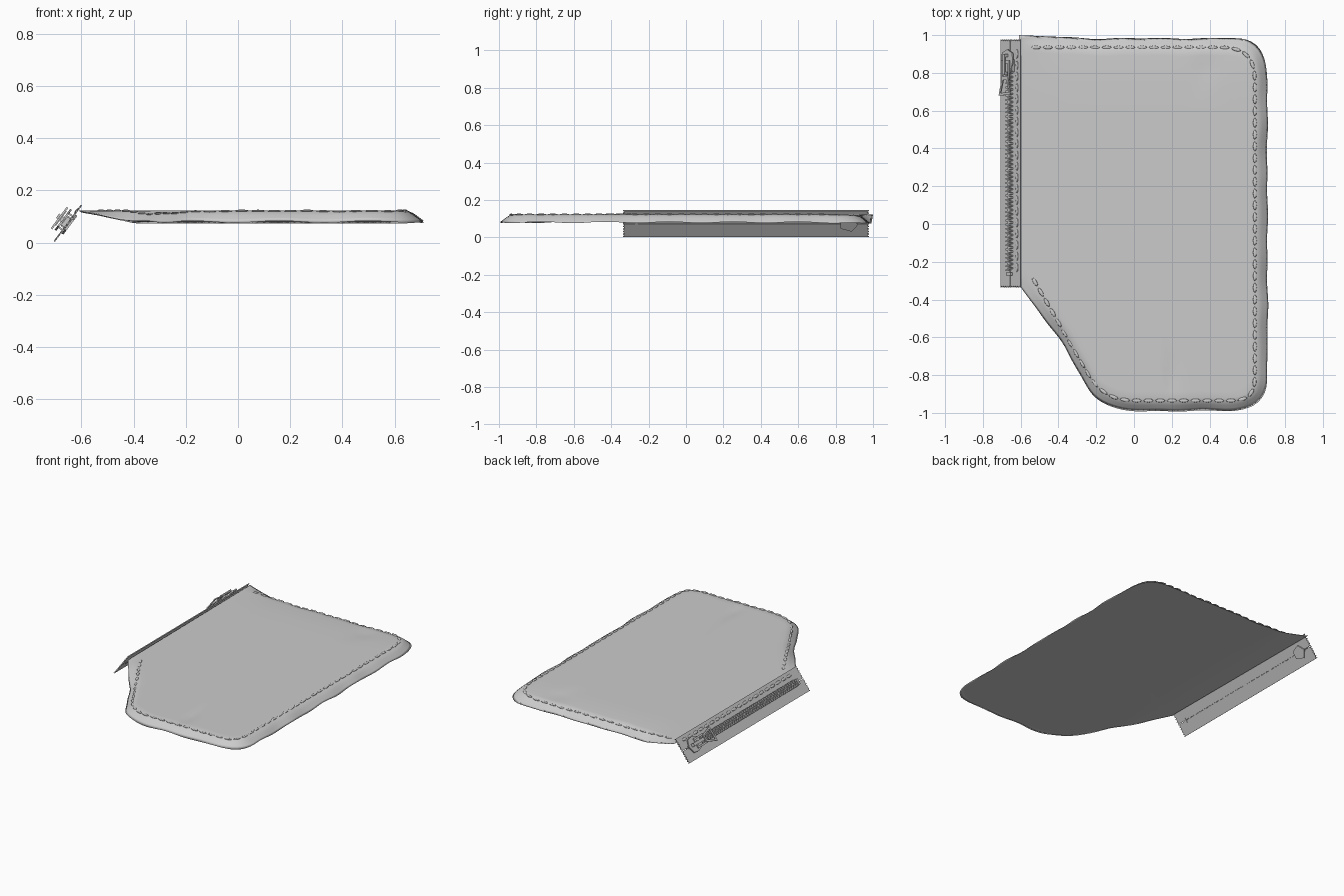
import bpy, bmesh, math
from mathutils import Vector, Matrix

if "Cube" in bpy.data.objects:
    bpy.data.objects.remove(bpy.data.objects["Cube"])


def finish(bm, name, matrix=None, smooth=False):
    bmesh.ops.recalc_face_normals(bm, faces=bm.faces)
    me = bpy.data.meshes.new(name)
    bm.to_mesh(me)
    bm.free()
    ob = bpy.data.objects.new(name, me)
    bpy.context.collection.objects.link(ob)
    if matrix:
        ob.matrix_world = matrix
    if smooth:
        for p in me.polygons:
            p.use_smooth = True
    return ob


def rounded_path(corners):
    """Polyline from (x, y, radius) corners, each corner eased with a quadratic curve."""
    out = []
    for i, (x, y, r) in enumerate(corners):
        p = Vector((x, y))
        if r == 0:
            out.append(p)
            continue
        a = p + (Vector(corners[i - 1][:2]) - p).normalized() * r
        b = p + (Vector(corners[i + 1][:2]) - p).normalized() * r
        for k in range(9):
            t = k / 8
            out.append(a * (1 - t) ** 2 + p * 2 * t * (1 - t) + b * t * t)
    return out


def resample(pts, step):
    total = sum((b - a).length for a, b in zip(pts, pts[1:]))
    n = max(1, round(total / step))
    res, seg, acc = [], 0, 0.0
    for i in range(n + 1):
        s = total * i / n
        while seg < len(pts) - 2 and acc + (pts[seg + 1] - pts[seg]).length < s:
            acc += (pts[seg + 1] - pts[seg]).length
            seg += 1
        d = pts[seg + 1] - pts[seg]
        res.append(pts[seg] + d * min(1, (s - acc) / d.length))
    return res


# Pocket: padded cloth panel with a drooping rim and a flat backing
hem = resample(rounded_path([
    (-0.61, 1.0, 0), (-0.2, 0.982, 0), (0.705, 0.985, 0.19), (0.708, -0.99, 0.2),
    (-0.18, -0.99, 0.17), (-0.36, -0.66, 0.06), (-0.60, -0.335, 0)]), 0.03)
for i in range(8, len(hem) - 4):
    t = (hem[i + 1] - hem[i - 1]).normalized()
    hem[i] = hem[i] + Vector((-t.y, t.x)) * 0.002 * (math.sin(i * 0.8) + math.sin(i * 0.37))
zip_side = resample([hem[-1], hem[0]], 0.05)[1:-1]
loop = hem + zip_side
centre = Vector((0.08, 0.05))


def hem_distance(p):
    best = 9
    for a, b in zip(hem, hem[1:]):
        d = b - a
        t = max(0, min(1, (p - a).dot(d) / d.length_squared))
        best = min(best, (p - a - d * t).length)
    return best


def spread(p):
    return max(0, min(1, (p.x + 0.61) / 0.22)) ** 0.9


def panel_z(p, i=0):
    rim = max(0, 1 - hem_distance(p) / 0.058) ** 1.2 * (0.043 + 0.004 * math.sin(i * 0.55))
    slope = 0.012 * max(0, (p.y - 0.7) / 0.28) ** 2
    dent = sum(h * math.exp(-((p.x - x) / w) ** 2 - ((p.y - y) / l) ** 2)
               for x, y, w, l, h in ((0.2, -0.8, 0.03, 0.09, 0.008), (0.38, 0.82, 0.07, 0.05, 0.006)))
    return 0.123 - min(0.05, rim + slope) * spread(p) - dent


def back_z(p, i=0):
    return 0.118 - 0.036 * spread(p)


bm = bmesh.new()
n = len(loop)
edge = [bm.verts.new((p.x, p.y, panel_z(p, i))) for i, p in enumerate(loop)]
for height in (panel_z, back_z):
    prev = edge
    for t in (0.985, 0.97, 0.953, 0.935, 0.9, 0.85, 0.79, 0.72, 0.6, 0.3):
        ring = []
        for i, p in enumerate(loop):
            q = centre + (p - centre) * t
            ring.append(bm.verts.new((q.x, q.y, height(q, i))))
        for i in range(n):
            j = (i + 1) % n
            bm.faces.new((prev[i], ring[i], ring[j], prev[j]))
        prev = ring
    mid = bm.verts.new((centre.x, centre.y, height(centre)))
    for i in range(n):
        bm.faces.new((prev[i], mid, prev[(i + 1) % n]))
finish(bm, "pocket_panel", smooth=True)


# Stitches: rows of small flattened beads, half sunk into the cloth
def stitches(name, pts, height, matrix=None):
    bm = bmesh.new()
    for a, b in zip(pts, pts[1:]):
        c, d = (a + b) / 2, b - a
        m = (Matrix.Translation((c.x, c.y, height(c)))
             @ Matrix.Rotation(math.atan2(d.y, d.x), 4, 'Z')
             @ Matrix.Diagonal((d.length * 0.42, 0.01, 0.004, 1)))
        bmesh.ops.create_uvsphere(bm, u_segments=8, v_segments=6, radius=1, matrix=m)
    finish(bm, name, matrix, smooth=True)


stitches("hem_stitches", resample(rounded_path([
    (-0.55, 0.935, 0), (0.64, 0.935, 0.16), (0.64, -0.935, 0.1),
    (-0.16, -0.935, 0.15), (-0.54, -0.28, 0)]), 0.062), panel_z)

# Zipper frame: local x across the tape, y along it, z out of it
zip_m = Matrix(((0.6, 0, -0.8, -0.652), (0, 1, 0, 0), (0.8, 0, 0.6, 0.074), (0, 0, 0, 1)))


def prism(bm, pts, z0, z1):
    lo = [bm.verts.new((x, y, z0)) for x, y in pts]
    hi = [bm.verts.new((x, y, z1)) for x, y in pts]
    bm.faces.new(lo[::-1])
    bm.faces.new(hi)
    for i in range(len(pts)):
        j = (i + 1) % len(pts)
        bm.faces.new((lo[i], lo[j], hi[j], hi[i]))


def box(bm, x0, x1, y0, y1, z0, z1):
    prism(bm, [(x0, y0), (x1, y0), (x1, y1), (x0, y1)], z0, z1)


def frame(bm, outer, inner, z0, z1):
    for i in range(len(outer)):
        j = (i + 1) % len(outer)
        prism(bm, [outer[i], outer[j], inner[j], inner[i]], z0, z1)


# Tapes with pinked ends
for side, label in ((1, "upper"), (-1, "lower")):
    bm = bmesh.new()
    xs = [side * (0.002 + 0.085 * k / 10) for k in range(11)]
    low = [(x, -0.337 + 0.01 * (k % 2)) for k, x in enumerate(xs)]
    top = [(x, 0.978 - 0.01 * (k % 2)) for k, x in enumerate(xs)]
    prism(bm, low + top[::-1], -0.003, 0.003)
    finish(bm, label + "_tape", zip_m)

# Interlocking teeth and end stop
bm = bmesh.new()
for k in range(100):
    y, s = -0.245 + k * 0.011, 1 if k % 2 else -1
    box(bm, *sorted((-0.006 * s, 0.024 * s)), y - 0.0045, y + 0.0045, 0.002, 0.016)
box(bm, -0.02, 0.02, -0.272, -0.256, -0.005, 0.017)
finish(bm, "teeth", zip_m)

# Seam stitches along the upper tape
stitches("zip_stitches", resample([Vector((0.058, -0.26)), Vector((0.058, 0.93))], 0.06),
         lambda c: 0.003, zip_m)

# Slider: front and back plates, wedge, and pull bridge
bm = bmesh.new()
plate = [(-0.03, 0.80), (0.03, 0.80), (0.05, 0.86), (0.045, 0.905),
         (0, 0.925), (-0.045, 0.905), (-0.05, 0.86)]
back = [(-0.025, 0.825), (0.025, 0.825), (0.045, 0.885), (0, 0.92), (-0.045, 0.885)]
prism(bm, plate, 0.018, 0.026)
prism(bm, back, -0.012, -0.004)
box(bm, -0.01, 0.01, 0.885, 0.912, -0.008, 0.02)
for s in (-1, 1):
    box(bm, *sorted((s * 0.036, s * 0.029)), 0.805, 0.87, 0.004, 0.02)
box(bm, -0.01, 0.01, 0.79, 0.806, 0.022, 0.042)
box(bm, -0.01, 0.01, 0.885, 0.9, 0.026, 0.042)
box(bm, -0.01, 0.01, 0.79, 0.9, 0.042, 0.049)
finish(bm, "slider", zip_m)

# Pull tab: link plus open trapezoid grip
bm = bmesh.new()
frame(bm, [(-0.034, 0.765), (0.034, 0.765), (0.034, 0.865), (-0.034, 0.865)],
      [(-0.022, 0.78), (0.022, 0.78), (0.022, 0.85), (-0.022, 0.85)], 0.031, 0.038)
frame(bm, [(-0.054, 0.68), (0.048, 0.684), (0.026, 0.775), (-0.026, 0.775)],
      [(-0.038, 0.694), (0.034, 0.697), (0.016, 0.762), (-0.016, 0.762)], 0.034, 0.041)
finish(bm, "pull_tab", zip_m)
